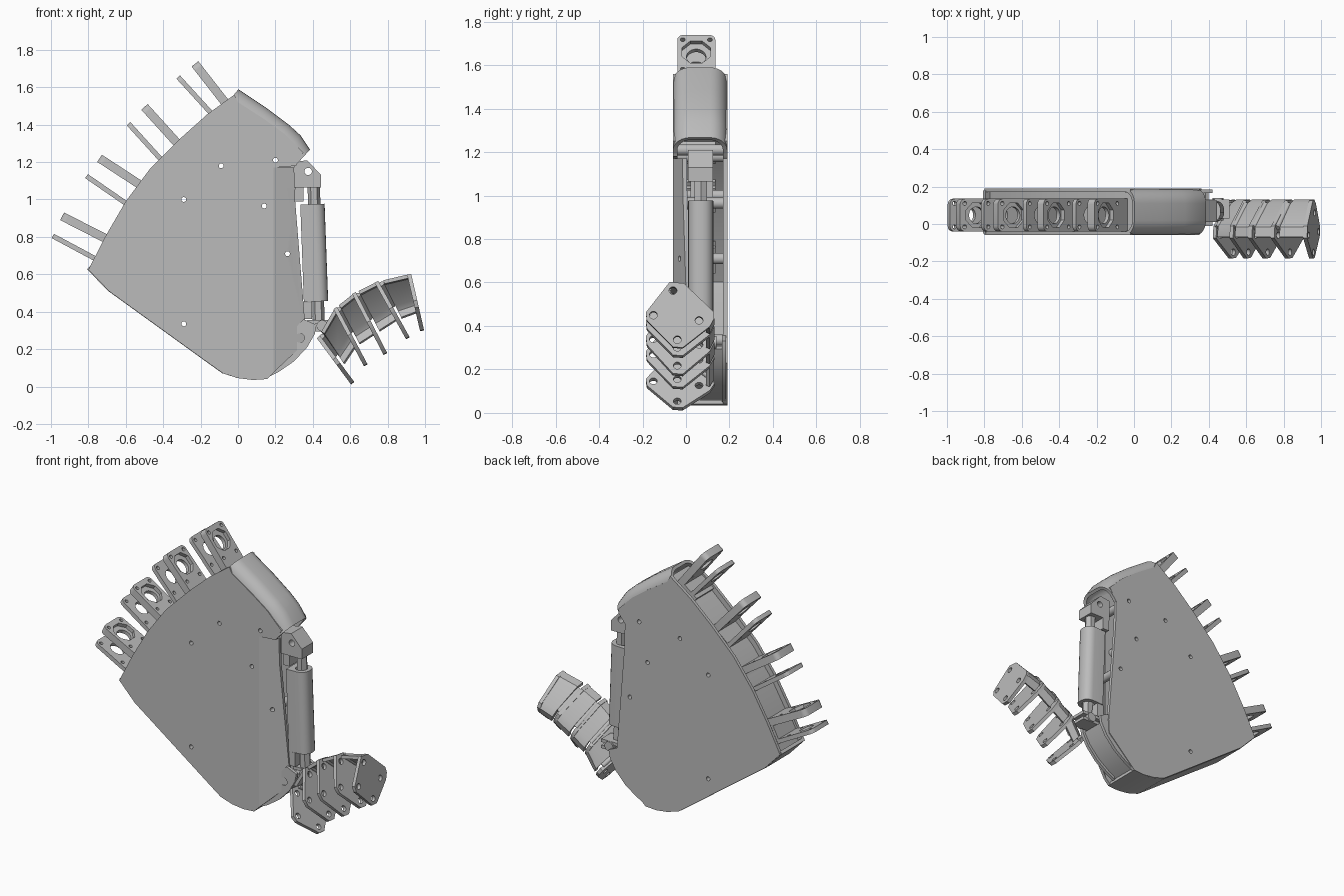
import bpy, bmesh, math
from mathutils import Vector

cube = bpy.data.objects.get("Cube")
if cube:
    bpy.data.objects.remove(cube)

grey = bpy.data.materials.new("light_grey")
grey.use_nodes = True
grey.diffuse_color = (0.5, 0.5, 0.5, 1)
grey.node_tree.nodes["Principled BSDF"].inputs["Base Color"].default_value = (0.5, 0.5, 0.5, 1)

X, Y, Z = Vector((1, 0, 0)), Vector((0, 1, 0)), Vector((0, 0, 1))


def add_object(name, bm):
    bmesh.ops.recalc_face_normals(bm, faces=bm.faces)
    mesh = bpy.data.meshes.new(name)
    bm.to_mesh(mesh)
    bm.free()
    mesh.materials.append(grey)
    ob = bpy.data.objects.new(name, mesh)
    bpy.context.collection.objects.link(ob)
    return ob


def apply(ob, mod):
    bpy.context.view_layer.objects.active = ob
    bpy.ops.object.modifier_apply(modifier=mod.name)


def extrude_outline(bm, rings):
    """Close two matching rings of points into a solid."""
    a, b = [[bm.verts.new(p) for p in ring] for ring in rings]
    bm.faces.new(a)
    bm.faces.new(b)
    for i in range(len(a)):
        j = (i + 1) % len(a)
        bm.faces.new((a[i], a[j], b[j], b[i]))


def circle(u, v, r, n=16):
    return [(u + r * math.cos(math.tau * (i + .5) / n),
             v + r * math.sin(math.tau * (i + .5) / n)) for i in range(n)]


def slab(name, outline, org, au, av, an, d0, d1, holes=(), pocket=None, slope=None):
    """Outline in the (au, av) plane, from d0 to d1 along an, with drilled holes."""
    def ring(pts, d, f=None):
        return [org + au * u + av * v + an * (d + (f(u) if f else 0)) for u, v in pts]
    bm = bmesh.new()
    extrude_outline(bm, [ring(outline, d0, slope), ring(outline, d1, slope)])
    ob = add_object(name, bm)
    if holes or pocket:
        cuts = [(circle(*h), d0 - .2, d1 + .2) for h in holes]
        if pocket:
            cuts.append((circle(*pocket, 8), (d0 + d1) / 2, d1 + .1))
        for pts, lo, hi in cuts:
            cb = bmesh.new()
            extrude_outline(cb, [ring(pts, lo), ring(pts, hi)])
            cutter = add_object("cutter", cb)
            cutter.hide_render = True
            mod = ob.modifiers.new("drill", "BOOLEAN")
            mod.operation, mod.solver, mod.object = "DIFFERENCE", "EXACT", cutter
            apply(ob, mod)
            bpy.data.objects.remove(cutter)
    return ob


def side_slab(name, outline, y0, y1, **kw):
    return slab(name, outline, Vector(), X, Z, Y, y0, y1, **kw)


def sheet(name, rows, thickness):
    """Grid of points thickened into a shell."""
    bm = bmesh.new()
    vs = [[bm.verts.new(p) for p in row] for row in rows]
    for a, b in zip(vs, vs[1:]):
        for i in range(len(a) - 1):
            bm.faces.new((a[i], a[i + 1], b[i + 1], b[i]))
    ob = add_object(name, bm)
    mod = ob.modifiers.new("wall", "SOLIDIFY")
    mod.thickness, mod.offset = thickness, 0
    apply(ob, mod)
    return ob


def rounded(w0, w1, h0, h1, r):
    """Rectangle with its two upper corners rounded."""
    pts = [(w0, h0), (w1, h0)]
    for cx, start in ((w1 - r, 0), (w0 + r, 90)):
        for k in range(6):
            a = math.radians(start + 18 * k)
            pts.append((cx + r * math.cos(a), h1 - r + r * math.sin(a)))
    return pts


# Palm side plates
knuckle_arc = [(-.02, 1.56), (-.165, 1.455), (-.31, 1.325), (-.47, 1.165),
               (-.6, .99), (-.705, .81), (-.8, .625)]
heel = [(-.8, .625), (-.69, .51), (-.15, .12), (-.08, .07), (0, .045), (.08, .035), (.155, .04)]
cap_seat = [(.31, 1.18), (.35, 1.25), (.25, 1.35), (.14, 1.43), (0, 1.52)]
screws = [(-.29, 1.0), (-.09, 1.18), (.2, 1.21), (.14, .965), (-.29, .335)]
drill = [(u, v, .013) for u, v in screws]
edge_screw = (.265, .71, .013)
body = knuckle_arc + heel[1:]
side_slab("front_plate", body + [(.19, .075), (.19, 1.17)] + cap_seat, -.06, -.04, holes=drill)
side_slab("back_plate", body + [(.355, .23), (.36, .32), (.305, 1.0), (.3, 1.17)] + cap_seat,
          .17, .19, holes=drill + [edge_screw])
side_slab("front_bevel_strip", [(.19, 1.17), (.3, 1.17), (.305, 1.0), (.36, .32), (.355, .23),
                                (.19, .075), (.155, .04)], -.06, -.04,
          holes=[edge_screw], slope=lambda u: max(0, u - .19) * .4)

# Walls between the plates
sheet("heel_wall", [[Vector((x, y, z + .01)) for y in (-.05, .18)] for x, z in heel], .02)
sheet("knuckle_wall", [[Vector((x + .03, y, z - .03)) for y in (-.05, .18)]
                       for x, z in knuckle_arc], .02)

# Hollow spacers
for x, z in screws + [edge_screw[:2]]:
    side_slab("spacer", circle(x, z, .026), -.04 if x < .25 else -.01, .17, holes=[(x, z, .013)])

# Rounded cap on the upper edge
ridge = [(0, 1.585), (.15, 1.485), (.27, 1.395), (.33, 1.34), (.38, 1.265)]
inward = Vector((-.65, 0, -.76))
r = .07
profile = [(.09, -.05)]
for cy, start in ((-.05 + r, 180), (.18 - r, 90)):
    for k in range(7):
        a = math.radians(start - 15 * k)
        profile.append((r - r * math.sin(a), cy + r * math.cos(a)))
profile.append((.09, .18))
sheet("edge_cap", [[Vector((x, y, z)) + inward * (d + .005) for d, y in profile]
                   for x, z in ridge], .02)

# Four knuckle forks: base and tip of the long and the short prong
forks = [((-.07, 1.52), (-.23, 1.725), (-.165, 1.485), (-.32, 1.655)),
         ((-.31, 1.285), (-.5, 1.495), (-.39, 1.19), (-.585, 1.405)),
         ((-.51, 1.07), (-.74, 1.22), (-.6, .98), (-.81, 1.125)),
         ((-.705, .79), (-.94, .91), (-.775, .69), (-.99, .805))]
for lb, lt, sb, st in forks:
    for name, b, t, th in (("long_prong", lb, lt, .046), ("short_prong", sb, st, .026)):
        b, t = Vector((b[0], 0, b[1])), Vector((t[0], 0, t[1]))
        up = (t - b).normalized()
        length = (t - b).length
        n = Vector((up.z, 0, -up.x))
        holes = [(.047, length - .11, .045, 20)]
        holes += [(y, length - d, .011) for y in (-.015, .11) for d in (.028, .2)]
        slab(name, rounded(-.04, .135, -.05, length, .03), b, Y, up, n, -th / 2, th / 2,
             holes=holes, pocket=(.047, length - .1, .07) if th > .03 else None)
        if th > .03:
            slab("fork_bridge", [(-.13, -.07), (0, -.07), (0, -.005), (-.13, -.005)],
                 b, n, up, Y, -.04, .135)

# Edge motor with end brackets
top, bottom = Vector((.398, .068, .975)), Vector((.417, .068, .455))
axis = (top - bottom).normalized()
side = Y.cross(axis)
slab("motor_tube", rounded(-.058, .058, -.065, .065, .05), bottom, Y, side, axis,
     0, (top - bottom).length, holes=[(0, .005, .036)])
slab("motor_shaft", circle(0, .01, .033, 6), bottom, Y, side, axis, -.12, .63)
side_slab("upper_bracket", [(.3, 1.065), (.445, 1.065), (.445, 1.13), (.37, 1.21), (.3, 1.2)],
          .01, .125, holes=[(.375, 1.15, .02)])
side_slab("upper_coupling", [(.305, .99), (.35, .99), (.35, 1.07), (.305, 1.07)], .02, .125)
side_slab("lower_coupling", [(.345, .36), (.395, .36), (.395, .45), (.345, .45)], .015, .125)

# Thumb base housing
arc = [(.16, .05), (.22, .08), (.3, .135), (.37, .21), (.41, .28), (.42, .33)]
for y in (-.01, .165):
    side_slab("housing_cheek", arc + [(.35, .36), (.2, .2)], y, y + .02, holes=[(.33, .26, .025)])
sheet("housing_floor", [[Vector((x - .02, y, z + .02)) for y in (0, .175)]
                        for x, z in arc[:5]], .02)
for z in (.305, .345):
    side_slab("thumb_hinge", [(.37, z - .01), (.51, z - .01), (.51, z + .01), (.37, z + .01)],
              .03, .13)
side_slab("hinge_pin", circle(.45, .325, .03), .02, .14)

# Thumb: fanned plates with connecting walls and pins
fan = [((.43, .265), (.615, .015)), ((.52, .42), (.685, .11)), ((.62, .5), (.79, .17)),
       ((.74, .56), (.91, .255)), ((.915, .6), (.985, .295))]
shape = [(-.075, 1), (-.01, .98), (.125, .56), (.13, .45), (.11, .33), (-.015, .01),
         (-.06, .02), (-.18, .42), (-.185, .54)]
frames = []
for t, b in fan:
    b, t = Vector((b[0], 0, b[1])), Vector((t[0], 0, t[1]))
    v, length = (t - b).normalized(), (t - b).length
    n = Y.cross(v)
    slab("thumb_plate", [(y, f * length) for y, f in shape], b, Y, v, n, -.011, .011,
         holes=[(y, f * length, .018) for y, f in ((-.06, .87), (-.15, .5), (-.04, .13), (.06, .42))])
    frames.append([b + Y * y + v * f * length
                   for y, f in ((-.07, .97), (-.02, .95), (.105, .57), (.12, .46), (.1, .34))])
for near, far in zip(frames, frames[1:]):
    sheet("thumb_wall", [far, [q.lerp(p, .8) for p, q in zip(near, far)]], .02)
    a, b = [p.lerp(q, .1) for p, q in ((near[1], far[1]), (near[2], far[2]))]
    d = (b - a).normalized()
    u = d.orthogonal().normalized()
    slab("thumb_pin", circle(0, 0, .016), a, u, d.cross(u), d, 0, (b - a).length)

# Soft shading with crisp edges
bpy.ops.object.select_all(action="DESELECT")
for ob in bpy.context.scene.objects:
    if ob.type == "MESH" and grey.name in ob.data.materials:
        ob.select_set(True)
        bpy.context.view_layer.objects.active = ob
bpy.ops.object.shade_smooth_by_angle(angle=math.radians(35))
